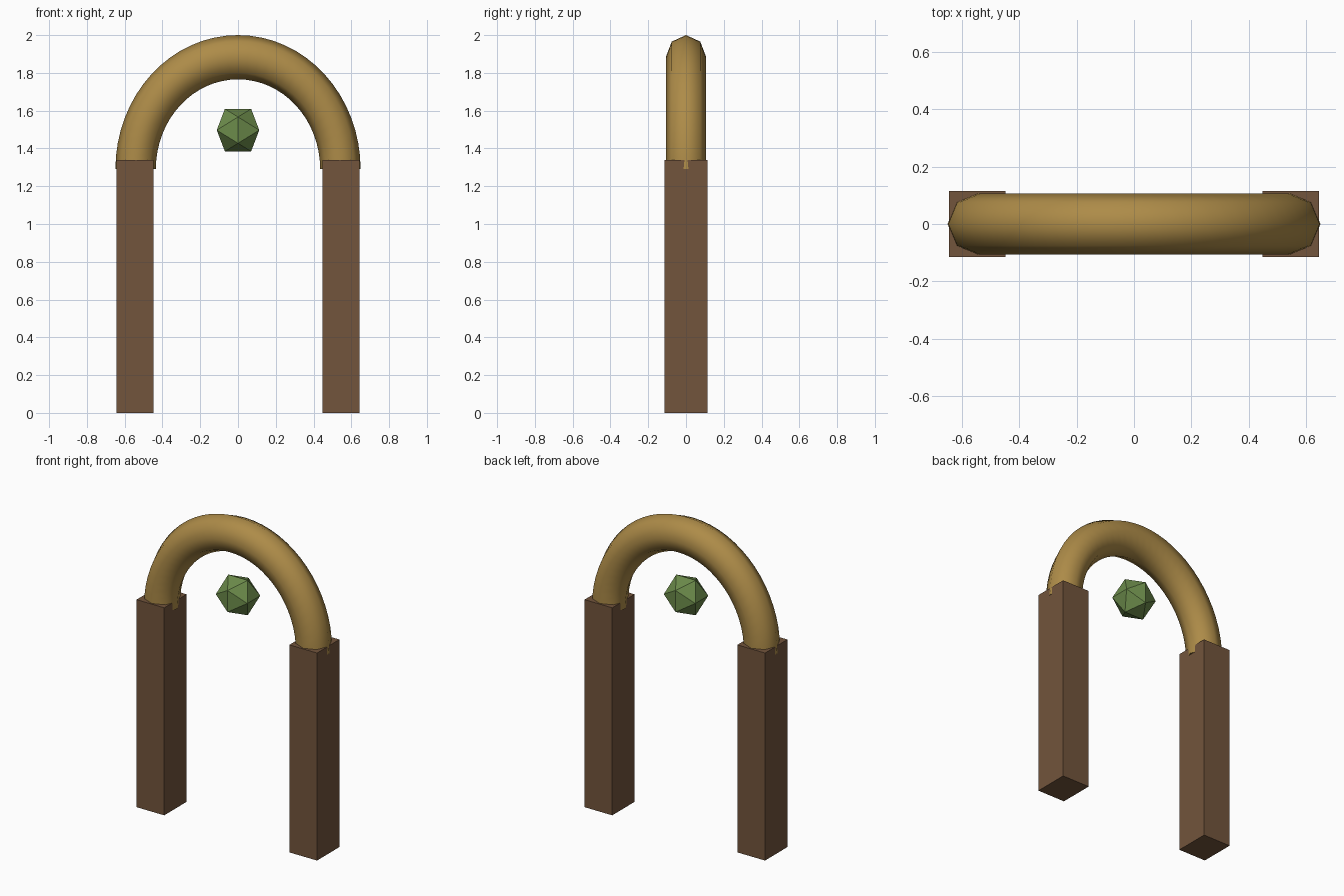
import bpy, bmesh
from math import sin, cos, pi, sqrt

if "Cube" in bpy.data.objects:
    bpy.data.objects.remove(bpy.data.objects["Cube"])


def make_object(name, bm, color, smooth=False):
    bmesh.ops.recalc_face_normals(bm, faces=bm.faces)
    mesh = bpy.data.meshes.new(name)
    for f in bm.faces:
        f.smooth = smooth and len(f.verts) == 4
    bm.to_mesh(mesh)
    bm.free()
    mat = bpy.data.materials.new(name + "_color")
    mat.diffuse_color = color
    mat.use_nodes = True
    mat.node_tree.nodes["Principled BSDF"].inputs["Base Color"].default_value = mat.diffuse_color
    mesh.materials.append(mat)
    obj = bpy.data.objects.new(name, mesh)
    bpy.context.collection.objects.link(obj)
    return obj


BROWN = (0.17, 0.09, 0.045, 1)
GOLD = (0.42, 0.26, 0.065, 1)
GREEN = (0.15, 0.26, 0.07, 1)

# Square pillars
for side, name in ((-1, "left_pillar"), (1, "right_pillar")):
    bm = bmesh.new()
    bmesh.ops.create_cube(bm, size=1)
    bmesh.ops.scale(bm, vec=(0.197, 0.228, 1.338), verts=bm.verts)
    bmesh.ops.translate(bm, vec=(side * 0.545, 0, 0.669), verts=bm.verts)
    make_object(name, bm, BROWN)

# Arch: octagonal tube swept over a half circle, slightly stretched in z
major, minor, stretch, base = 0.542, 0.107, 1.094, 1.29
steps, sides = 32, 8
bm = bmesh.new()
rings = []
for i in range(steps + 1):
    a = pi * i / steps
    ring = []
    for j in range(sides):
        b = 2 * pi * j / sides
        r = major + minor * cos(b)
        ring.append(bm.verts.new((r * cos(a), minor * sin(b),
                                  base + stretch * r * sin(a))))
    rings.append(ring)
for r0, r1 in zip(rings, rings[1:]):
    for j in range(sides):
        k = (j + 1) % sides
        bm.faces.new((r0[j], r0[k], r1[k], r1[j]))
bm.faces.new(rings[0])
bm.faces.new(rings[-1])
make_object("arch", bm, GOLD, smooth=True)

# Floating gem: icosahedron standing on an edge
phi = (1 + sqrt(5)) / 2
bm = bmesh.new()
for s in (-1, 1):
    for t in (-phi, phi):
        for p in ((s, 0, t), (t, s, 0), (0, t, s)):
            bm.verts.new(p)
bmesh.ops.convex_hull(bm, input=bm.verts)
bmesh.ops.scale(bm, vec=(0.0695, 0.066, 0.0695), verts=bm.verts)
bmesh.ops.translate(bm, vec=(0, 0, 1.497), verts=bm.verts)
make_object("gem", bm, GREEN)
